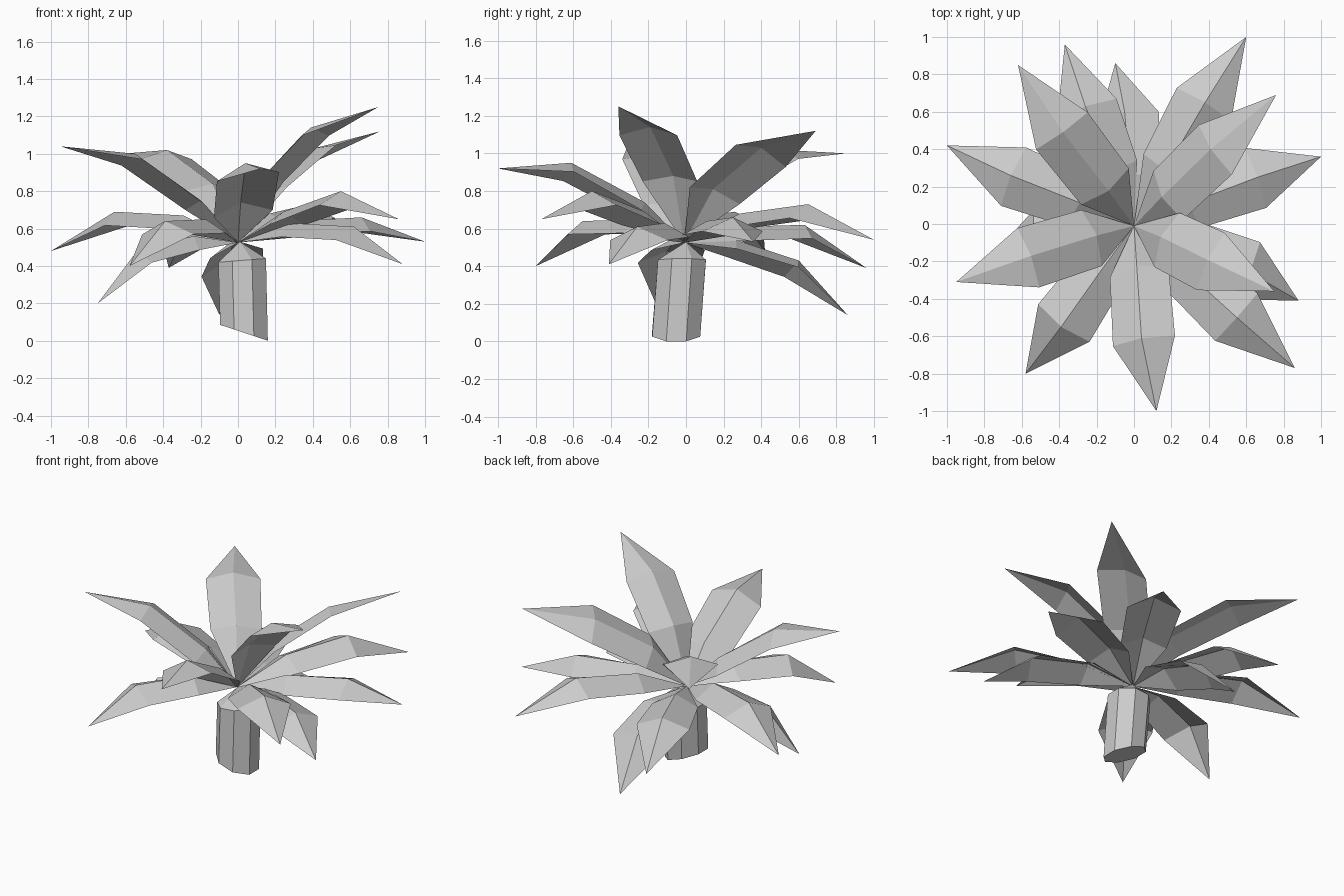
import bpy
from mathutils import Vector, Quaternion
from math import sin, cos, tau

if "Cube" in bpy.data.objects:
    bpy.data.objects.remove(bpy.data.objects["Cube"])


def build(name, verts, faces):
    mesh = bpy.data.meshes.new(name)
    mesh.from_pydata([tuple(v) for v in verts], [], faces)
    mesh.update()
    ob = bpy.data.objects.new(name, mesh)
    bpy.context.collection.objects.link(ob)
    return ob


# Stem: leaning octagonal prism, slanted cut at the bottom, cone on top
N, R = 8, 0.138
verts = []
for cx, cy, cz, slope in ((0.032, -0.052, 0.043, -0.33), (0.022, -0.022, 0.43, 0.08)):
    for i in range(N):
        a = tau * (i + 0.5) / N
        dx, dy = R * cos(a), R * sin(a)
        verts.append((cx + dx, cy + dy, cz + slope * dx))
verts.append((0.01, 0, 0.53))
faces = [tuple(reversed(range(N)))]
for i in range(N):
    j = (i + 1) % N
    faces += [(i, j, N + j, N + i), (N + i, N + j, 2 * N)]
build("stem", verts, faces)


# Leaf: folded blade with a raised rib, two cross sections and a pointed tip
def leaf(name, tip, mid, inner_z, roll):
    base, tip, mid = Vector((0, -0.01, 0.525)), Vector(tip), Vector(mid)
    upper = tip.z > 0.9                    # upper leaves rise steeply first
    f = 0.36 if upper else 0.44
    inner = Vector((mid.x * f, mid.y * f, inner_z))
    drop = 0.05 if tip.z > 0.95 else 0.075
    verts = [base]
    for p, d, half in ((inner, mid - base, 0.16 if upper else 0.145), (mid, tip - inner, 0.17)):
        d.normalize()
        side = d.cross(Vector((0, 0, 1))).normalized()
        side.rotate(Quaternion(d, -roll))
        up = side.cross(d)
        verts += [p + side * half - up * drop, p, p - side * half - up * drop]
    verts.append(tip)
    build(name, verts, [(0, 1, 2), (0, 2, 3), (1, 4, 5, 2), (2, 5, 6, 3), (4, 7, 5), (5, 7, 6)])


# tip, rib point at the widest section, inner rib height, roll
leaves = [
    ((-0.62, 0.85, 1.00), (-0.38, 0.49, 1.02), 0.84, 0),
    ((-0.37, 0.96, 0.39), (-0.26, 0.63, 0.62), 0.61, 0),
    ((-0.10, 0.86, 0.14), (-0.05, 0.60, 0.43), 0.54, 0.18),
    ((0.60, 1.00, 0.54), (0.38, 0.65, 0.73), 0.68, 0),
    ((0.76, 0.69, 1.12), (0.41, 0.40, 1.03), 0.81, 0.38),
    ((1.00, 0.36, 0.53), (0.66, 0.25, 0.66), 0.64, 0),
    ((0.88, -0.41, 0.41), (0.62, -0.26, 0.61), 0.63, 0),
    ((0.75, -0.36, 1.25), (0.39, -0.19, 1.14), 0.88, 0),
    ((0.86, -0.77, 0.65), (0.55, -0.50, 0.80), 0.69, 0),
    ((0.12, -1.00, 0.92), (0.04, -0.61, 0.95), 0.74, -0.15),
    ((-0.58, -0.80, 0.40), (-0.39, -0.55, 0.64), 0.65, 0),
    ((-0.95, -0.31, 1.04), (-0.55, -0.17, 1.00), 0.75, -0.1),
    ((-1.00, 0.42, 0.48), (-0.66, 0.26, 0.69), 0.67, 0),
    ((-0.75, -0.16, 0.20), (-0.54, -0.10, 0.48), 0.56, 0),
]
for i, args in enumerate(leaves):
    leaf(f"leaf_{i + 1:02d}", *args)
